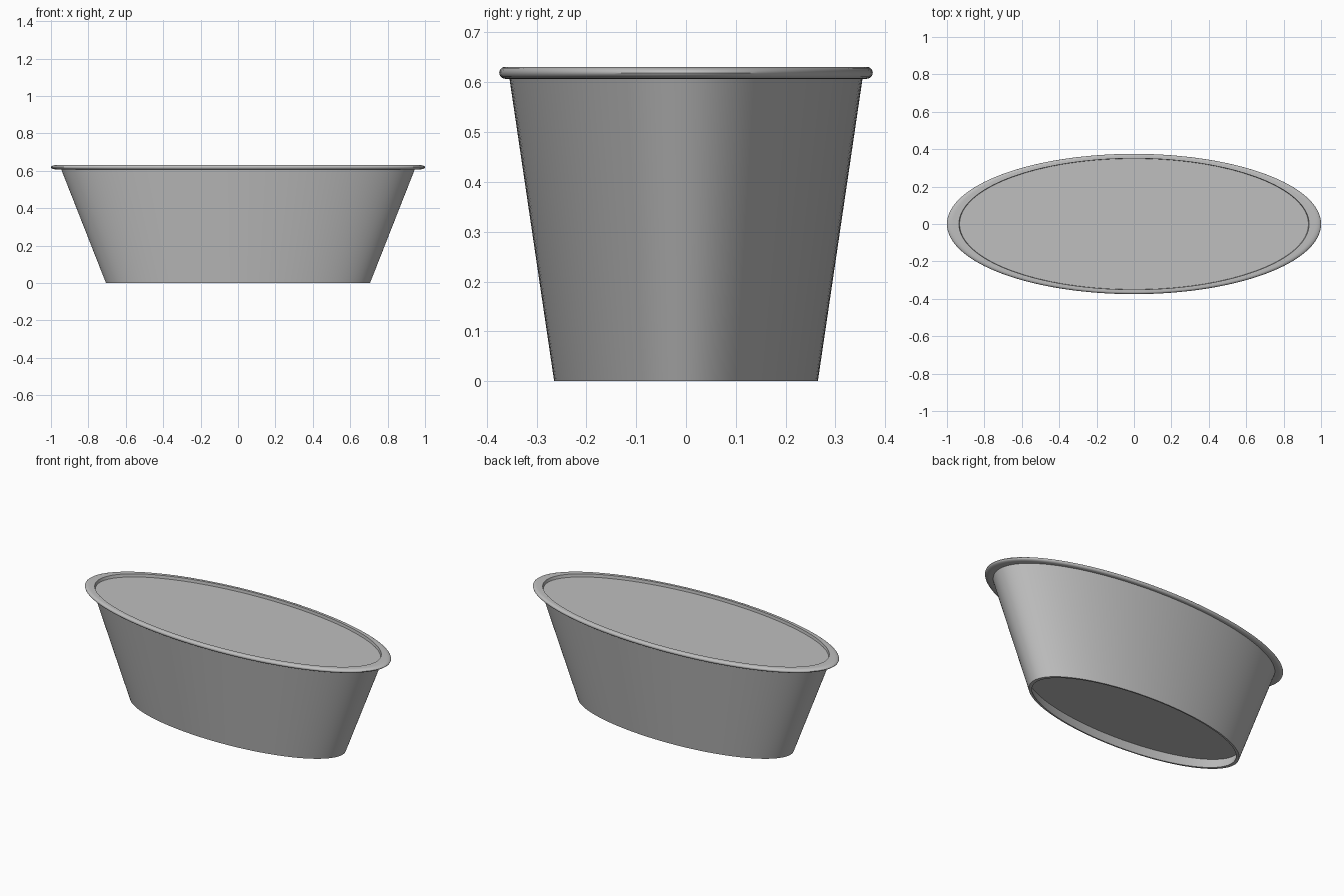
import bpy
import bmesh
import math

if "Cube" in bpy.data.objects:
    bpy.data.objects.remove(bpy.data.objects["Cube"])

SEGMENTS = 128
DEPTH_RATIO = 0.375   # depth of the oval relative to its width

grey = bpy.data.materials.new("plain grey")
grey.use_nodes = True
colour = (0.52, 0.52, 0.52, 1)
grey.diffuse_color = colour
grey.node_tree.nodes["Principled BSDF"].inputs["Base Color"].default_value = colour


def oval_lathe(name, profile, closed=False, cap=False):
    """Sweep (half width, height) points around an oval."""
    bm = bmesh.new()
    rings = []
    for r, z in profile:
        ring = []
        for i in range(SEGMENTS):
            a = math.tau * i / SEGMENTS
            ring.append(bm.verts.new((r * math.cos(a), r * DEPTH_RATIO * math.sin(a), z)))
        rings.append(ring)
    pairs = list(zip(rings, rings[1:]))
    if closed:
        pairs.append((rings[-1], rings[0]))
    for low, high in pairs:
        for i in range(SEGMENTS):
            j = (i + 1) % SEGMENTS
            bm.faces.new((low[i], low[j], high[j], high[i]))
    if cap:
        bm.faces.new(rings[0][::-1])
        bm.faces.new(rings[-1])
    bmesh.ops.recalc_face_normals(bm, faces=bm.faces)
    mesh = bpy.data.meshes.new(name)
    bm.to_mesh(mesh)
    bm.free()
    mesh.materials.append(grey)
    obj = bpy.data.objects.new(name, mesh)
    bpy.context.collection.objects.link(obj)
    bpy.ops.object.select_all(action="DESELECT")
    obj.select_set(True)
    bpy.context.view_layer.objects.active = obj
    bpy.ops.object.shade_smooth_by_angle(angle=math.radians(35))
    return obj


# Flared wall with a flat top lip and a rounded outer edge
rim_mid, rim_r, rim_w = 0.619, 0.012, 0.032
lip = [(0.968 + rim_w * math.cos(t), rim_mid + rim_r * math.sin(t))
       for t in (math.pi * (k / 10 - 0.5) for k in range(11))]
wall = [(0.685, 0.0), (0.706, 0.0), (0.945, 0.607)] + lip + [(0.936, 0.631), (0.93, 0.6)]
oval_lathe("tub_wall", wall, closed=True)

# Solid filling: its underside is recessed and its top sits just below the lip
oval_lathe("tub_filling", [(0.709, 0.06), (0.934, 0.613)], cap=True)
